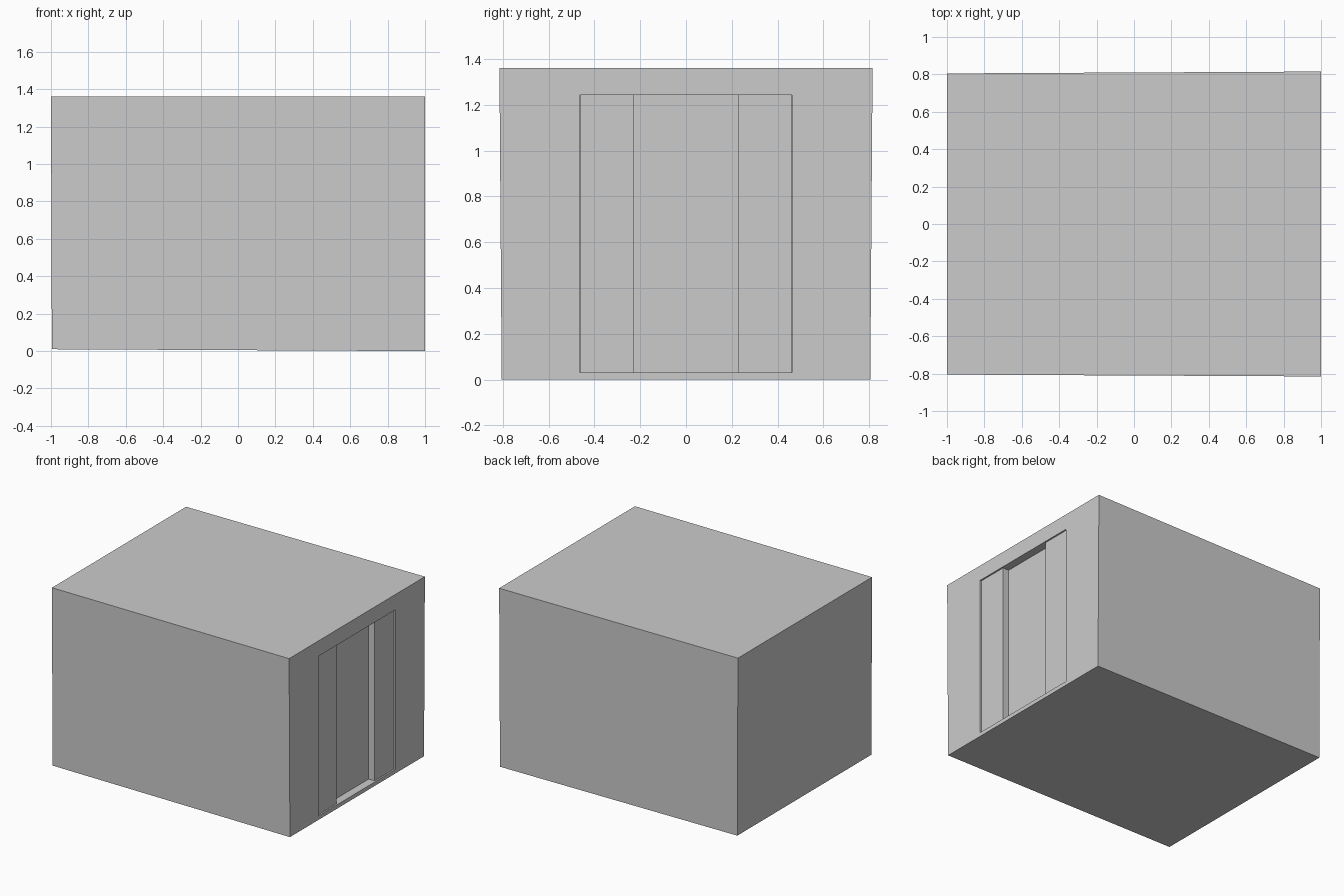
import bpy, bmesh

if "Cube" in bpy.data.objects:
    bpy.data.objects.remove(bpy.data.objects["Cube"])

def grey(name, v):
    m = bpy.data.materials.new(name)
    m.diffuse_color = (v, v, v, 1)
    m.use_nodes = True
    m.node_tree.nodes["Principled BSDF"].inputs["Base Color"].default_value = m.diffuse_color
    return m

wall_grey = grey("wall_grey", 0.55)
door_grey = grey("door_grey", 0.8)

def box(name, x, y, z, mat=None):
    """Box from (min, max) ranges along each axis."""
    bm = bmesh.new()
    bmesh.ops.create_cube(bm, size=1)
    for v in bm.verts:
        v.co = [r[0] if c < 0 else r[1] for c, r in zip(v.co, (x, y, z))]
    me = bpy.data.meshes.new(name)
    bm.to_mesh(me)
    bm.free()
    if mat:
        me.materials.append(mat)
    ob = bpy.data.objects.new(name, me)
    bpy.context.collection.objects.link(ob)
    return ob

# Cabin shell: slightly wider towards the door end and the roof
cabin = box("cabin", (-1, 1), (-0.81, 0.81), (0, 1.36), wall_grey)
for v in cabin.data.vertices:
    right, top = v.co.x > 0, v.co.z > 0.5
    half = 0.805 + (0.01 if right and top else 0)
    v.co.y = half if v.co.y > 0 else -half
    if not right and not top:
        v.co.x, v.co.z = -0.995, 0.01

# Doorway pocket in the right wall
cutter = box("doorway_cutter", (0.92, 1.1), (-0.462, 0.462), (0.03, 1.243), wall_grey)
cutter.hide_render = True
cutter.hide_set(True)
cut = cabin.modifiers.new("doorway", "BOOLEAN")
cut.object = cutter
cut.operation = "DIFFERENCE"
cut.solver = "EXACT"

# Outer door panels near the wall face, inner sliding pair set deeper
Z = (0.03, 1.243)
for side, s in (("left", -1), ("right", 1)):
    box("outer_door_" + side, (0.92, 0.988), sorted((s * 0.228, s * 0.46)), Z, door_grey)
    box("inner_door_" + side, (0.92, 0.938), sorted((0, s * 0.228)), Z, door_grey)
